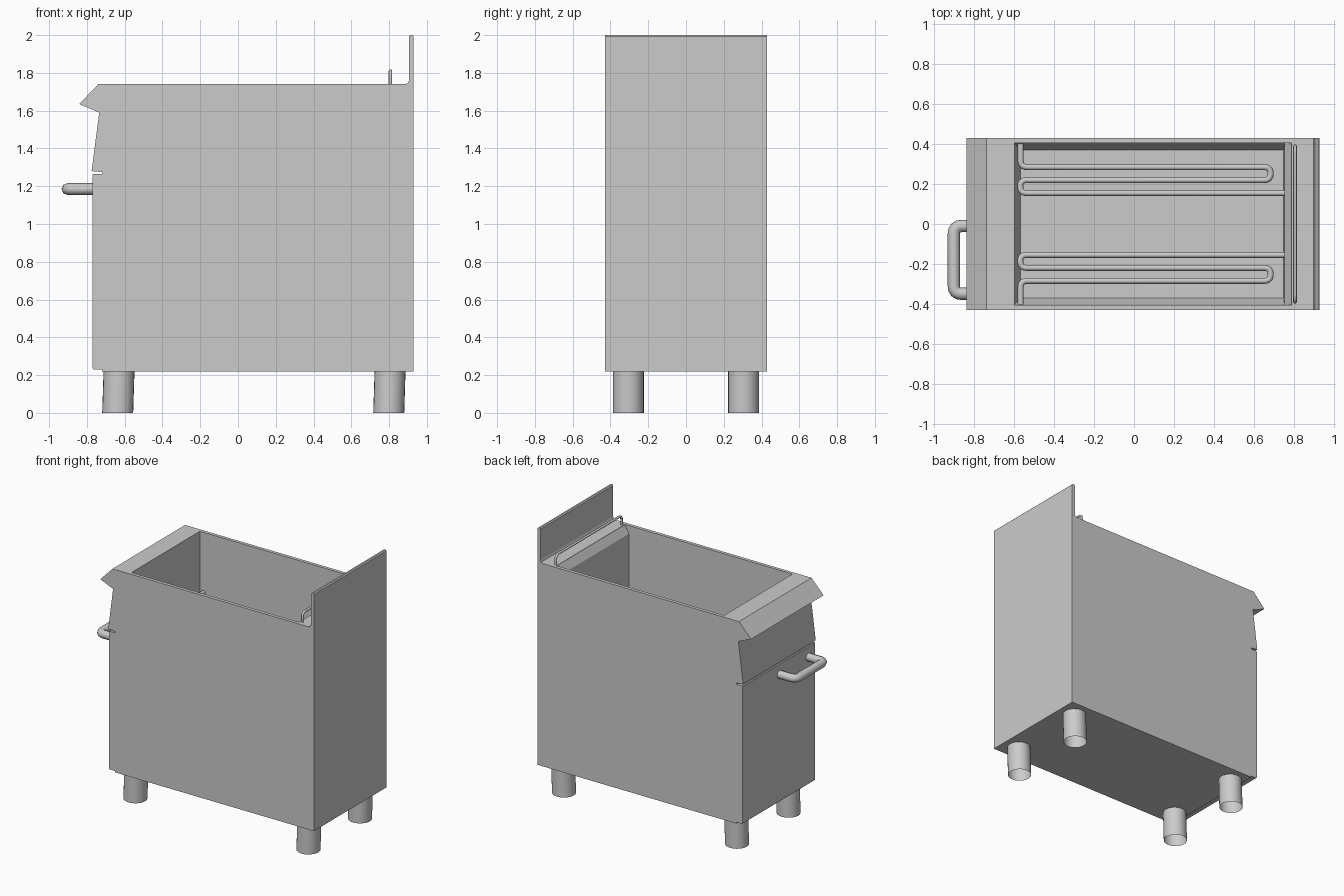
import bpy, bmesh, math
from mathutils import Vector

if "Cube" in bpy.data.objects:
    bpy.data.objects.remove(bpy.data.objects["Cube"])


def add_mesh(name, bm):
    bmesh.ops.recalc_face_normals(bm, faces=bm.faces)
    me = bpy.data.meshes.new(name)
    bm.to_mesh(me)
    bm.free()
    ob = bpy.data.objects.new(name, me)
    bpy.context.collection.objects.link(ob)
    return ob


def select(ob):
    bpy.ops.object.select_all(action='DESELECT')
    ob.select_set(True)
    bpy.context.view_layer.objects.active = ob


def smooth(ob, deg=35):
    select(ob)
    bpy.ops.object.shade_smooth_by_angle(angle=math.radians(deg))


def extrude_profile(name, pts, half):
    """Extrude an x/z outline along y, from -half to half."""
    bm = bmesh.new()
    f = bm.faces.new([bm.verts.new((x, -half, z)) for x, z in pts])
    r = bmesh.ops.extrude_face_region(bm, geom=[f])
    vs = [g for g in r['geom'] if isinstance(g, bmesh.types.BMVert)]
    bmesh.ops.translate(bm, verts=vs, vec=(0, 2 * half, 0))
    return add_mesh(name, bm)


def fillet(pts, r, n):
    pts = [Vector(p) for p in pts]
    out = [pts[0]]
    for a, b, c in zip(pts, pts[1:], pts[2:]):
        p, q = b + (a - b).normalized() * r, b + (c - b).normalized() * r
        for i in range(n + 1):
            t = i / n
            out.append(p * (1 - t) ** 2 + b * 2 * t * (1 - t) + q * t * t)
    return out + [pts[-1]]


def tube(name, pts, radius, bend, n=5, res=2):
    path = fillet(pts, bend, n)
    cu = bpy.data.curves.new(name, 'CURVE')
    cu.dimensions = '3D'
    cu.bevel_depth, cu.bevel_resolution, cu.use_fill_caps = radius, res, True
    sp = cu.splines.new('POLY')
    sp.points.add(len(path) - 1)
    for p, v in zip(sp.points, path):
        p.co = (*v, 1)
    ob = bpy.data.objects.new(name, cu)
    bpy.context.collection.objects.link(ob)
    select(ob)
    bpy.ops.object.convert(target='MESH')
    ob = bpy.context.object
    smooth(ob, 50)
    return ob


# cabinet with sloped front lip, control panel and back splash
cabinet = extrude_profile("cabinet", [
    (-0.72, 0.22), (0.93, 0.22), (0.93, 1.993), (0.923, 2.0), (0.912, 2.0),
    (0.905, 1.993), (0.905, 1.76), (0.90, 1.746), (0.885, 1.74),
    (-0.74, 1.74), (-0.84, 1.635), (-0.735, 1.59), (-0.775, 1.28),
    (-0.72, 1.275)], 0.43)

# basin cutter: stacked rectangles (front x, back x, half width, z)
bm = bmesh.new()
rings = []
for x0, x1, h, z in [(-0.57, 0.75, 0.37, 1.10), (-0.60, 0.755, 0.405, 1.20),
                     (-0.60, 0.755, 0.405, 1.68), (-0.60, 0.79, 0.405, 1.735),
                     (-0.60, 0.79, 0.405, 1.80)]:
    rings.append([bm.verts.new(c) for c in
                  ((x0, -h, z), (x1, -h, z), (x1, h, z), (x0, h, z))])
for a, b in zip(rings, rings[1:]):
    for i in range(4):
        j = (i + 1) % 4
        bm.faces.new((a[i], a[j], b[j], b[i]))
bm.faces.new(rings[0])
bm.faces.new(rings[-1])
cutter = add_mesh("basin_cutter", bm)
cutter.hide_render = True
mod = cabinet.modifiers.new("basin", 'BOOLEAN')
mod.operation, mod.solver, mod.object = 'DIFFERENCE', 'EXACT', cutter
select(cabinet)
bpy.ops.object.modifier_apply(modifier=mod.name)
bpy.data.objects.remove(cutter)

# door
door = extrude_profile("door", [(-0.72, 0.23), (-0.72, 1.265), (-0.765, 1.265),
                                (-0.77, 1.26), (-0.77, 0.235), (-0.765, 0.23)], 0.43)

# door handle
tube("door_handle", [(-0.765, -0.01, 1.185), (-0.903, -0.01, 1.185),
                     (-0.903, -0.35, 1.185), (-0.765, -0.35, 1.185)], 0.031, 0.04, 4)

# heating coils, mirrored left and right
for side, s in (("rear", 1), ("front", -1)):
    z = 1.29
    tube(side + "_heating_coil", [
        (-0.568, s * 0.403, z), (-0.568, s * 0.285, z), (0.685, s * 0.285, z),
        (0.685, s * 0.22, z), (-0.57, s * 0.22, z), (-0.57, s * 0.155, z),
        (0.76, s * 0.155, z)], 0.015, 0.032)

# wire rail behind the basin
tube("basket_rail", [(0.807, -0.39, 1.73), (0.807, -0.39, 1.81),
                     (0.807, 0.39, 1.81), (0.807, 0.39, 1.73)], 0.009, 0.035)

# tubular feet, open underneath and leaning slightly
for xn, x in (("left", -0.63), ("right", 0.805)):
    for yn, y in (("front", -0.305), ("rear", 0.305)):
        bm = bmesh.new()
        bmesh.ops.create_cone(bm, cap_ends=False, segments=24,
                              radius1=0.082, radius2=0.082, depth=0.22)
        for v in bm.verts:
            v.co += Vector((x + (-0.007 if v.co.z < 0 else 0), y, 0.11))
        smooth(add_mesh(f"{yn}_{xn}_foot", bm))
